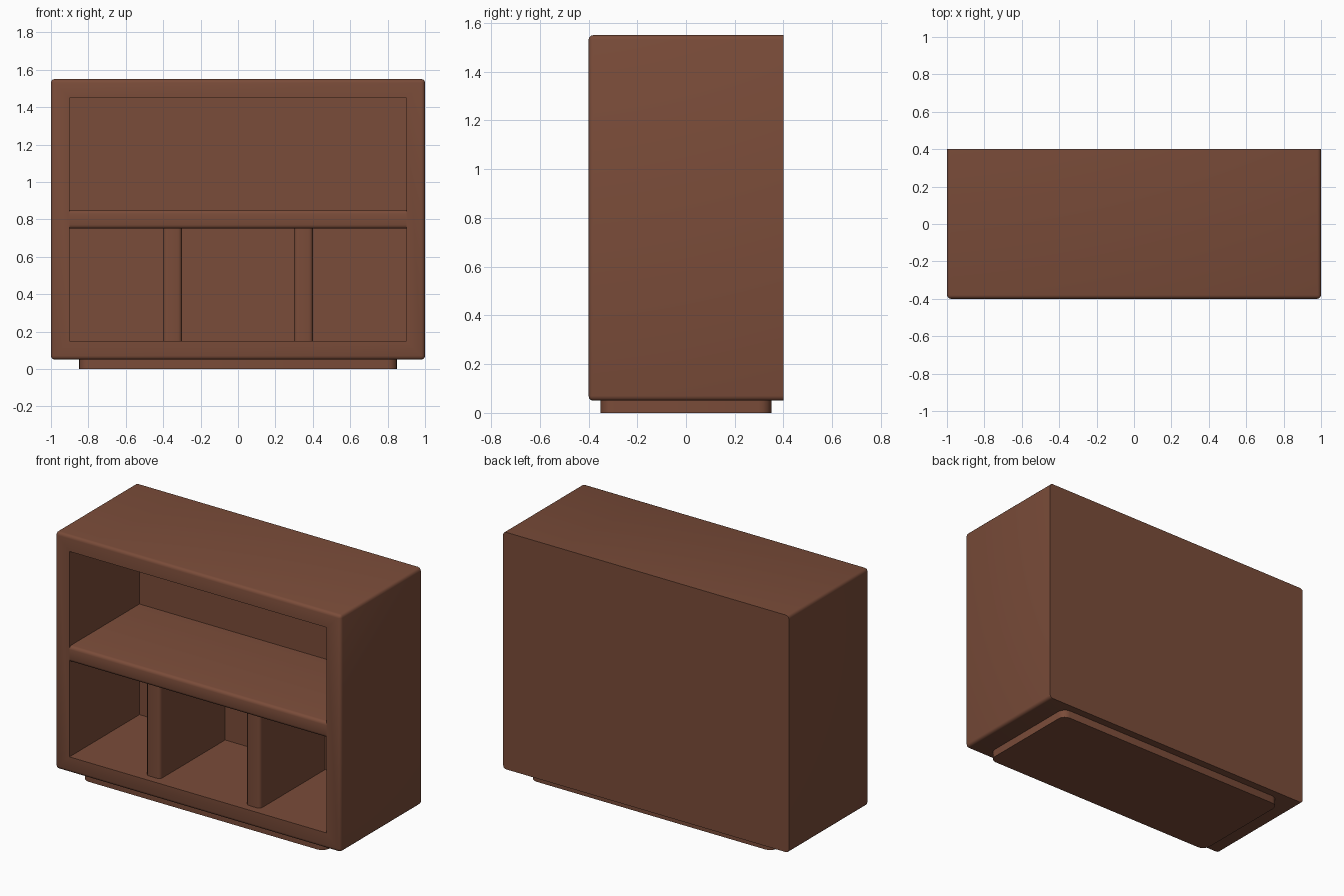
import bpy, bmesh, math
from mathutils import Vector

if "Cube" in bpy.data.objects:
    bpy.data.objects.remove(bpy.data.objects["Cube"])

wood = bpy.data.materials.new("brown wood")
wood.diffuse_color = (0.195, 0.072, 0.041, 1)
wood.use_nodes = True
wood.node_tree.nodes["Principled BSDF"].inputs["Base Color"].default_value = wood.diffuse_color


def box(lo, hi):
    """New bmesh box spanning two corners."""
    bm = bmesh.new()
    bmesh.ops.create_cube(bm, size=1)
    lo, hi = Vector(lo), Vector(hi)
    for v in bm.verts:
        v.co = Vector([(lo[i] + hi[i]) / 2 + v.co[i] * (hi[i] - lo[i]) for i in range(3)])
    return bm


def round_edges(bm, rule, width, segments=3):
    """Bevel the edges whose midpoint and direction satisfy the rule."""
    edges = []
    for e in bm.edges:
        a, b = e.verts[0].co, e.verts[1].co
        d = b - a
        axis = max(range(3), key=lambda i: abs(d[i]))
        if rule((a + b) / 2, axis):
            edges.append(e)
    bmesh.ops.bevel(bm, geom=edges, offset=width, offset_type='OFFSET',
                    segments=segments, profile=0.5, affect='EDGES')


def finish(bm, name):
    bmesh.ops.recalc_face_normals(bm, faces=bm.faces)
    for f in bm.faces:
        f.smooth = True
    for e in bm.edges:
        e.smooth = len(e.link_faces) == 2 and e.calc_face_angle(0) < math.radians(50)
    me = bpy.data.meshes.new(name)
    bm.to_mesh(me)
    bm.free()
    me.materials.append(wood)
    ob = bpy.data.objects.new(name, me)
    bpy.context.collection.objects.link(ob)


# Cabinet body: rounded outer edges except at the back, hollowed from the front
R = 0.02
bm = box((-1, -0.4, 0.05), (1, 0.4, 1.55))
round_edges(bm, lambda m, axis: axis == 1 or m.y < -0.39, R)
bm.normal_update()
front = max((f for f in bm.faces if f.normal.y < -0.99), key=lambda f: f.calc_area())
bmesh.ops.inset_individual(bm, faces=[front], thickness=0.1 - R, use_even_offset=True)
pocket = bmesh.ops.extrude_discrete_faces(bm, faces=[front])["faces"][0]
bmesh.ops.translate(bm, verts=pocket.verts, vec=(0, 0.7, 0))
finish(bm, "cabinet_body")

# Shelf flush with the frame, rounded front
bm = box((-0.9, -0.4, 0.75), (0.9, 0.3, 0.85))
round_edges(bm, lambda m, axis: axis == 0 and m.y < -0.39, R)
finish(bm, "shelf")

# Lower dividers, set back slightly
for side, name in ((-1, "left_divider"), (1, "right_divider")):
    x = side * 0.35
    bm = box((x - 0.05, -0.35, 0.15), (x + 0.05, 0.3, 0.75))
    round_edges(bm, lambda m, axis: axis == 2 and m.y < -0.34, R)
    finish(bm, name)

# Plinth with rounded corners
bm = box((-0.85, -0.35, 0), (0.85, 0.35, 0.05))
round_edges(bm, lambda m, axis: axis == 2, 0.05, 4)
finish(bm, "plinth")
